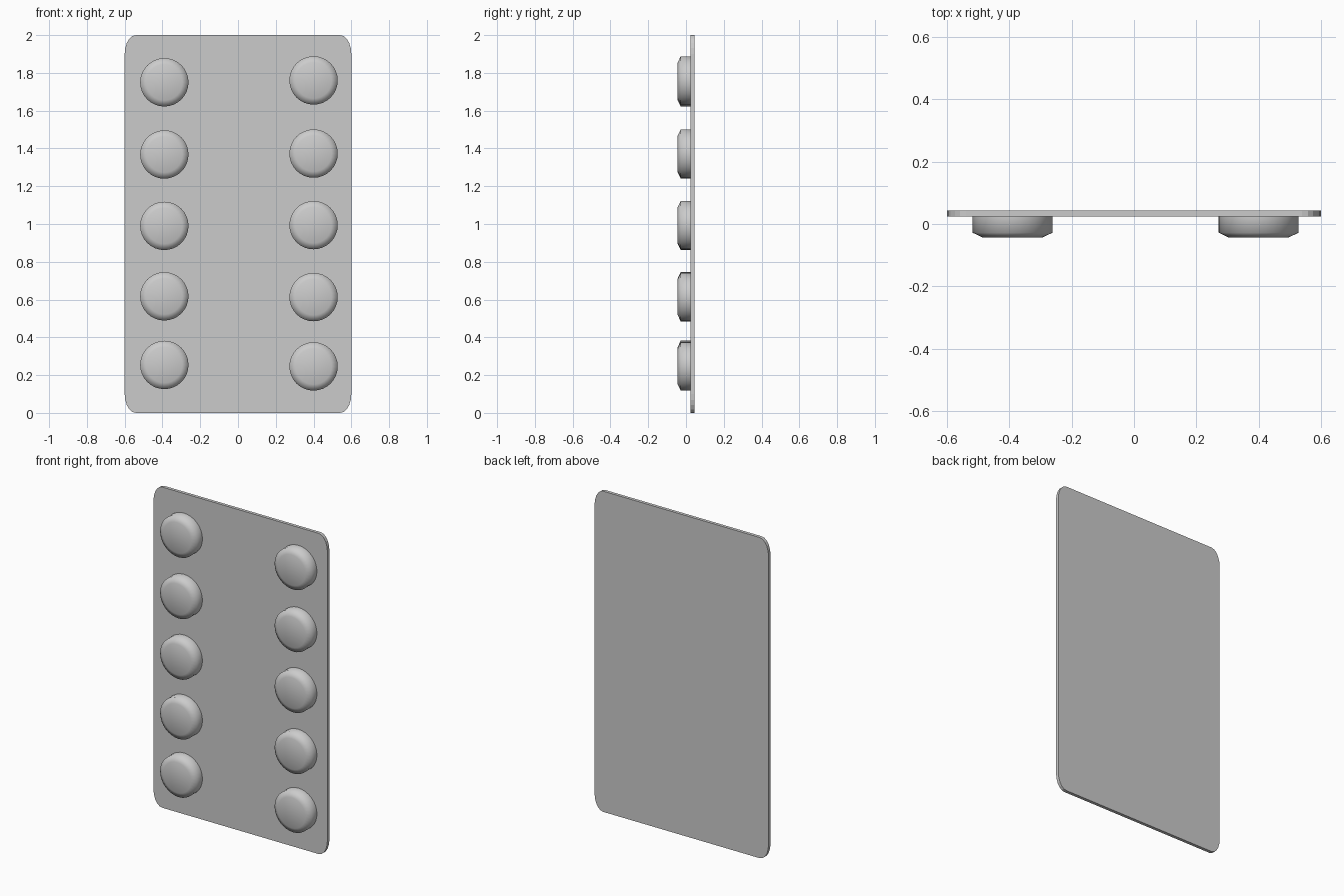
import bpy, bmesh, math

cube = bpy.data.objects.get("Cube")
if cube:
    bpy.data.objects.remove(cube)

# One plain grey for the whole pack
grey = bpy.data.materials.new("light_grey")
grey.use_nodes = True
colour = (0.6, 0.6, 0.6, 1)
grey.diffuse_color = colour
grey.node_tree.nodes["Principled BSDF"].inputs["Base Color"].default_value = colour

FRONT, SEAM, BACK = -0.044, 0.024, 0.044


def finish(name, bm, smooth):
    bmesh.ops.recalc_face_normals(bm, faces=bm.faces)
    mesh = bpy.data.meshes.new(name)
    bm.to_mesh(mesh)
    bm.free()
    mesh.materials.append(grey)
    for poly in mesh.polygons:
        poly.use_smooth = smooth
    obj = bpy.data.objects.new(name, mesh)
    bpy.context.collection.objects.link(obj)
    return obj


# Backing card with elliptical rounded corners
def backing_card(half_w=0.6, height=2.0, rx=0.06, rz=0.1, steps=5):
    bm = bmesh.new()
    corners = [(1, 1), (-1, 1), (-1, -1), (1, -1)]
    outline = []
    for quarter, (sx, sz) in enumerate(corners):
        for i in range(steps + 1):
            a = (quarter + i / steps) * math.pi / 2
            x = sx * (half_w - rx) + rx * math.cos(a)
            z = height / 2 + sz * (height / 2 - rz) + rz * math.sin(a)
            outline.append(bm.verts.new((x, SEAM, z)))
    face = bm.faces.new(outline)
    ext = bmesh.ops.extrude_face_region(bm, geom=[face], use_keep_orig=True)
    moved = [g for g in ext["geom"] if isinstance(g, bmesh.types.BMVert)]
    bmesh.ops.translate(bm, verts=moved, vec=(0, BACK - SEAM, 0))
    finish("backing_card", bm, False)


# Round blister with a chamfered rim, turned from a short profile
def blister(name, x, z, sides=32):
    profile = [(0.128, SEAM), (0.128, -0.028), (0.095, FRONT)]
    bm = bmesh.new()
    rings = []
    for r, y in profile:
        angles = [2 * math.pi * i / sides for i in range(sides)]
        rings.append([bm.verts.new((x + r * math.cos(a), y, z + r * math.sin(a)))
                      for a in angles])
    for low, high in zip(rings, rings[1:]):
        for i in range(sides):
            j = (i + 1) % sides
            bm.faces.new((low[i], low[j], high[j], high[i]))
    bm.faces.new(rings[-1])
    finish(name, bm, True)


backing_card()
columns = {
    "right": (-0.39, [0.254, 0.617, 0.99, 1.368, 1.75]),
    "left": (0.40, [0.246, 0.613, 0.994, 1.373, 1.76]),
}
for side, (x, heights) in columns.items():
    for row, z in enumerate(heights, 1):
        blister(f"{side}_blister_{row}", x, z)
